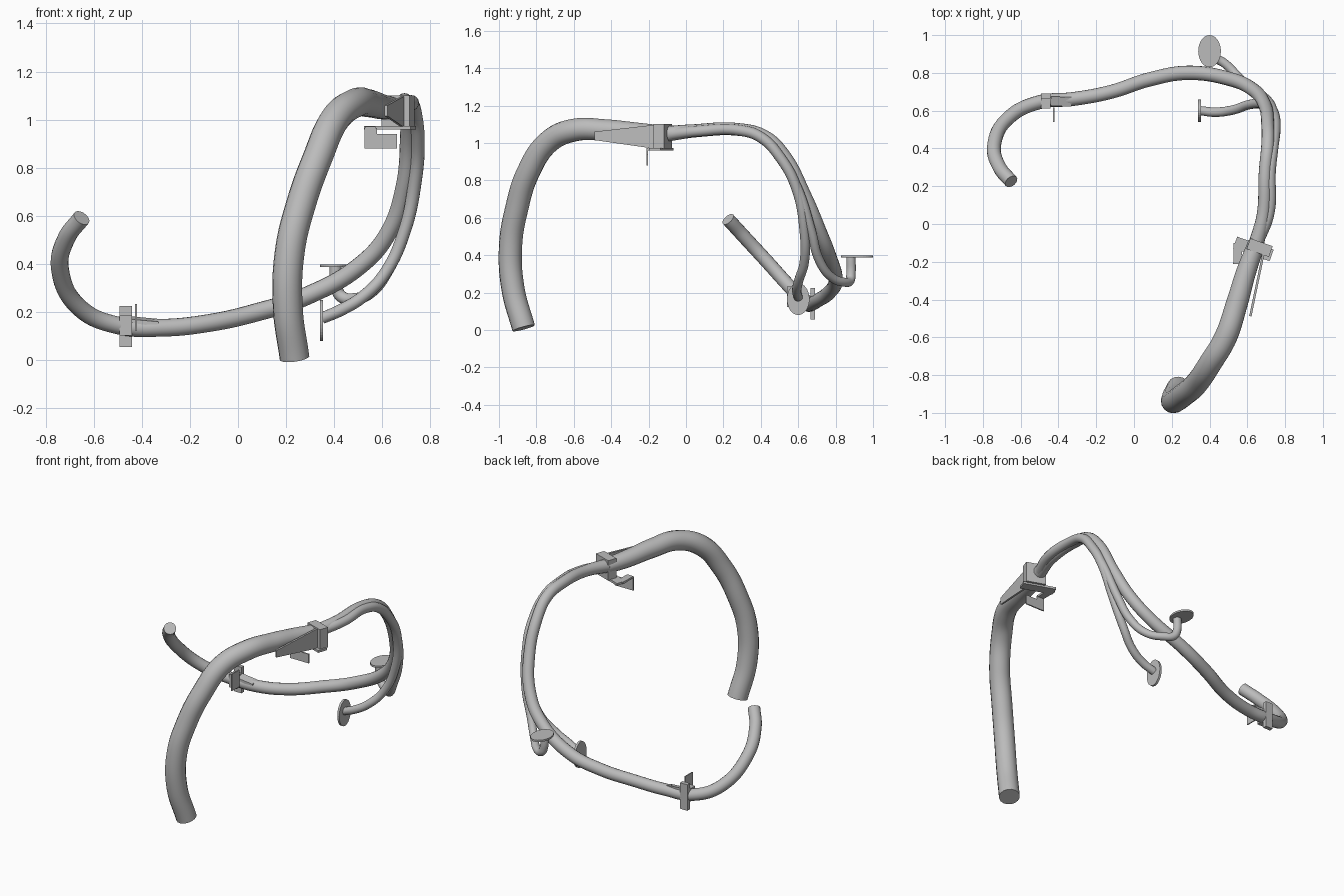
import bpy, bmesh, math
from mathutils import Matrix, Vector

grey = bpy.data.materials.new("plain_grey")
grey.diffuse_color = (0.5, 0.5, 0.5, 1)


def tube(name, pts):
    """Smooth capped pipe through (x, y, z, radius) points."""
    cu = bpy.data.curves.new(name, 'CURVE')
    cu.dimensions = '3D'
    cu.bevel_depth = 1.0
    cu.bevel_resolution = 6
    cu.resolution_u = 10
    cu.use_fill_caps = True
    sp = cu.splines.new('BEZIER')
    sp.bezier_points.add(len(pts) - 1)
    for bp, (x, y, z, r) in zip(sp.bezier_points, pts):
        bp.co = (x, y, z)
        bp.radius = r
        bp.handle_left_type = bp.handle_right_type = 'AUTO'
    ob = bpy.data.objects.new(name, cu)
    bpy.context.collection.objects.link(ob)
    bpy.ops.object.select_all(action='DESELECT')
    ob.select_set(True)
    bpy.context.view_layer.objects.active = ob
    bpy.ops.object.convert(target='MESH')
    ob = bpy.context.object
    ob.data.materials.clear()
    ob.data.materials.append(grey)
    bpy.ops.object.shade_smooth_by_angle(angle=math.radians(40))
    return ob


def finish(name, bm):
    bmesh.ops.recalc_face_normals(bm, faces=bm.faces)
    me = bpy.data.meshes.new(name)
    bm.to_mesh(me)
    bm.free()
    me.materials.append(grey)
    ob = bpy.data.objects.new(name, me)
    bpy.context.collection.objects.link(ob)
    return ob


def box(name, centre, size, turn=0):
    bm = bmesh.new()
    m = (Matrix.Translation(centre) @ Matrix.Rotation(math.radians(turn), 4, 'Z')
         @ Matrix.Diagonal((*size, 1)))
    bmesh.ops.create_cube(bm, size=1, matrix=m)
    return finish(name, bm)


def slab(name, outline, offset):
    """Flat outline extruded along an offset vector."""
    bm = bmesh.new()
    f = bm.faces.new([bm.verts.new(p) for p in outline])
    g = bmesh.ops.extrude_face_region(bm, geom=[f])
    bmesh.ops.translate(bm, vec=Vector(offset),
                        verts=[v for v in g['geom'] if isinstance(v, bmesh.types.BMVert)])
    return finish(name, bm)


def disc(name, centre, half, rot):
    """Thin oval end plate; half = two semi-axes and the half thickness."""
    bm = bmesh.new()
    bmesh.ops.create_cone(bm, cap_ends=True, segments=32, radius1=1, radius2=1, depth=2,
                          matrix=Matrix.Translation(centre) @ rot @ Matrix.Diagonal((*half, 1)))
    return finish(name, bm)


# Thick standing pipe, rising and arching to the upper collar
tube("thick_pipe", [
    (0.235, -0.868, 0.010, 0.062), (0.207, -0.925, 0.22, 0.062),
    (0.215, -0.938, 0.45, 0.062), (0.262, -0.905, 0.65, 0.062),
    (0.330, -0.845, 0.84, 0.062), (0.405, -0.735, 1.005, 0.062),
    (0.485, -0.60, 1.068, 0.061), (0.545, -0.42, 1.068, 0.058),
    (0.595, -0.25, 1.055, 0.053), (0.650, -0.10, 1.045, 0.046)])

# Long thinner pipe, from the collar down the back to the left curl
tube("long_pipe", [
    (0.640, -0.13, 1.045, 0.042), (0.685, 0.05, 1.065, 0.035),
    (0.695, 0.28, 1.072, 0.034), (0.708, 0.42, 1.035, 0.034),
    (0.708, 0.52, 0.94, 0.034), (0.690, 0.635, 0.72, 0.035),
    (0.625, 0.715, 0.53, 0.036), (0.515, 0.765, 0.40, 0.037),
    (0.28, 0.80, 0.265, 0.038), (0.08, 0.765, 0.20, 0.038),
    (-0.12, 0.70, 0.155, 0.037), (-0.32, 0.662, 0.135, 0.037),
    (-0.50, 0.645, 0.145, 0.037), (-0.655, 0.57, 0.215, 0.037),
    (-0.74, 0.42, 0.38, 0.037), (-0.712, 0.30, 0.51, 0.037),
    (-0.650, 0.225, 0.592, 0.037)])

# Side pipe running beside the long pipe to the lower oval plate
tube("side_pipe", [
    (0.650, -0.10, 1.045, 0.034), (0.715, 0.06, 1.063, 0.029),
    (0.722, 0.28, 1.068, 0.029), (0.735, 0.40, 1.03, 0.029),
    (0.748, 0.505, 0.92, 0.028), (0.738, 0.59, 0.76, 0.028),
    (0.690, 0.633, 0.53, 0.026), (0.610, 0.632, 0.36, 0.025),
    (0.520, 0.603, 0.265, 0.025), (0.430, 0.592, 0.210, 0.025),
    (0.350, 0.60, 0.175, 0.024)])

# Branch leaving the side pipe and turning up to the upper oval plate
tube("branch_pipe", [
    (0.747, 0.52, 0.90, 0.024), (0.736, 0.60, 0.75, 0.025),
    (0.690, 0.67, 0.53, 0.025), (0.625, 0.71, 0.38, 0.025),
    (0.555, 0.775, 0.285, 0.024), (0.480, 0.85, 0.255, 0.024),
    (0.430, 0.877, 0.265, 0.025), (0.410, 0.882, 0.30, 0.025),
    (0.405, 0.882, 0.39, 0.025)])

# Oval end plates
disc("lower_oval_plate", (0.347, 0.60, 0.165), (0.085, 0.06, 0.007), Matrix.Rotation(math.pi / 2, 4, 'Y'))
disc("upper_oval_plate", (0.40, 0.915, 0.393), (0.06, 0.085, 0.006), Matrix.Identity(4))

# Upper collar with base plate, hanging tab and tapered blade
box("upper_collar", (0.665, -0.125, 1.035), (0.125, 0.06, 0.13), -19.5)
box("upper_base_plate", (0.632, -0.132, 0.966), (0.205, 0.065, 0.014), -19.5)
slab("hanging_tab", [(0.525, -0.212, 0.88), (0.66, -0.212, 0.88), (0.66, -0.212, 0.94),
                     (0.578, -0.212, 0.94), (0.578, -0.212, 0.965), (0.525, -0.212, 0.965)], (0, 0.008, 0))
box("tab_bridge", (0.55, -0.155, 0.966), (0.045, 0.11, 0.012))
slab("upper_blade", [(0.622, -0.49, 1.015), (0.622, -0.49, 1.06), (0.695, -0.14, 1.10),
                     (0.695, -0.14, 0.965)], (-0.012, 0.004, 0))

# Lower clamp on the left with fin and small blade
box("lower_clamp", (-0.467, 0.650, 0.145), (0.052, 0.078, 0.085))
box("lower_clamp_plate", (-0.467, 0.678, 0.14), (0.052, 0.026, 0.17))
box("lower_fin", (-0.424, 0.578, 0.178), (0.007, 0.075, 0.11))
slab("lower_blade", [(-0.44, 0.625, 0.145), (-0.44, 0.625, 0.170), (-0.33, 0.622, 0.160),
                     (-0.33, 0.622, 0.150)], (0, 0.05, 0.012))
